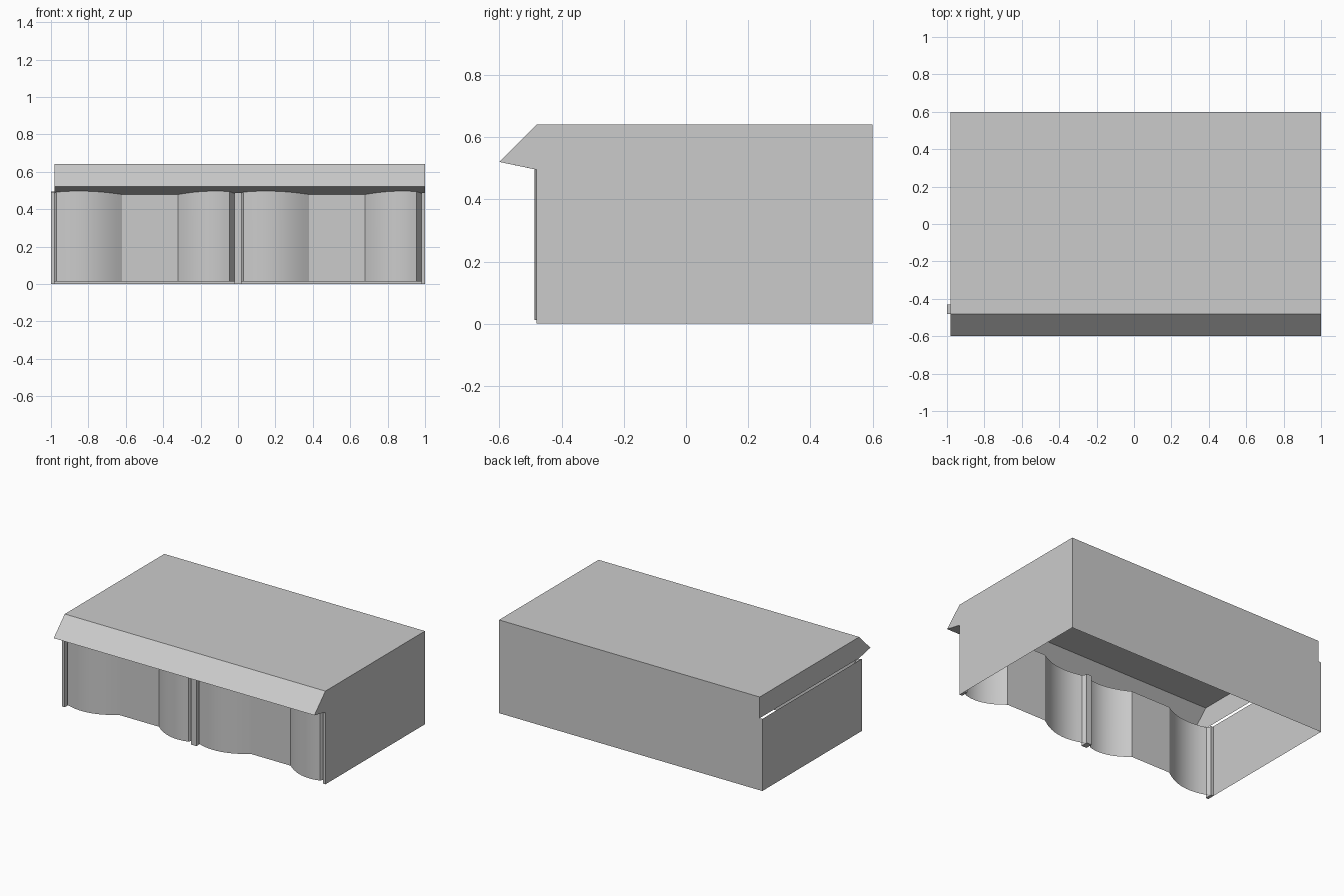
import bpy
import bmesh
import math

cube = bpy.data.objects.get("Cube")
if cube:
    bpy.data.objects.remove(cube, do_unlink=True)

grey = bpy.data.materials.new("plain grey")
grey.use_nodes = True
colour = (0.6, 0.6, 0.6, 1)
grey.diffuse_color = colour
grey.node_tree.nodes["Principled BSDF"].inputs["Base Color"].default_value = colour

LEFT, RIGHT = -0.98, 1.0        # canopy ends
FRONT, BACK = -0.48, 0.6        # wall planes
TOP, EAVE, LIP = 0.64, 0.495, -0.6


def finish(name, bm, smooth=False):
    mesh = bpy.data.meshes.new(name)
    bm.to_mesh(mesh)
    bm.free()
    obj = bpy.data.objects.new(name, mesh)
    bpy.context.collection.objects.link(obj)
    mesh.materials.append(grey)
    if smooth:
        mesh.shade_smooth()
        mesh.set_sharp_from_angle(angle=math.radians(25))
    return obj


def sheet(bm, first, second):
    """Row of quads between two matching lines of points."""
    a = [bm.verts.new(p) for p in first]
    b = [bm.verts.new(p) for p in second]
    for i in range(len(a) - 1):
        bm.faces.new((a[i], a[i + 1], b[i + 1], b[i]))


def eave_height(y):
    return EAVE - 0.21 * (y - FRONT)


def bay_profile(shift):
    """One front bay: two rounded bulges either side of a flat recess."""
    pts = [(-0.98, -0.44)]
    for start, end, peak, curve in ((-0.97, -0.62, -0.85, 1.64),
                                    (-0.32, -0.045, -0.12, 2.17)):
        for i in range(11):
            x = start + (end - start) * i / 10
            pts.append((x, -0.487 + curve * (x - peak) ** 2))
    pts.append((-0.02, -0.43))
    return [(x + shift, y) for x, y in pts]


# Canopy: back strip, top and sloping visor, closed by end plates
profile = [(LIP, 0.52), (FRONT, TOP), (BACK, TOP), (BACK, EAVE)]
bm = bmesh.new()
sheet(bm, [(LEFT, y, z) for y, z in profile], [(RIGHT, y, z) for y, z in profile])
bmesh.ops.reverse_faces(bm, faces=bm.faces[:])
outline = profile + [(FRONT, EAVE)]
for x, pts in ((LEFT, outline), (RIGHT, outline[::-1])):
    bm.faces.new([bm.verts.new((x, y, z)) for y, z in pts])
finish("canopy", bm)

# Lower walls: both sides and back, open underneath
path = [(1, FRONT), (1, BACK), (-1, BACK), (-1, FRONT)]
bm = bmesh.new()
sheet(bm, [(x, y, 0) for x, y in path], [(x, y, EAVE) for x, y in path])
finish("lower_walls", bm)

# Curved front panels
bays = [bay_profile(0), bay_profile(1)]
for name, pts in zip(("right_front_panel", "left_front_panel"), bays):
    bm = bmesh.new()
    sheet(bm, [(x, y, 0.012) for x, y in pts], [(x, y, eave_height(y)) for x, y in pts])
    finish(name, bm, smooth=True)

# Visor underside, running back to the curved panels
line = bays[0] + bays[1] + [(RIGHT, -0.44)]
bm = bmesh.new()
sheet(bm, [(x, y, eave_height(y)) for x, y in line], [(x, LIP, 0.52) for x, y in line])
bmesh.ops.reverse_faces(bm, faces=bm.faces[:])
finish("visor_underside", bm)

# Upright posts at the ends and between the panels
for name, x0, x1 in (("right_post", -1, -0.98), ("middle_post", -0.02, 0.02),
                     ("left_post", 0.98, 1)):
    bm = bmesh.new()
    bmesh.ops.create_cube(bm, size=1)
    bmesh.ops.scale(bm, vec=(x1 - x0, 0.05, 0.49), verts=bm.verts)
    bmesh.ops.translate(bm, vec=((x0 + x1) / 2, -0.455, 0.245), verts=bm.verts)
    finish(name, bm)
